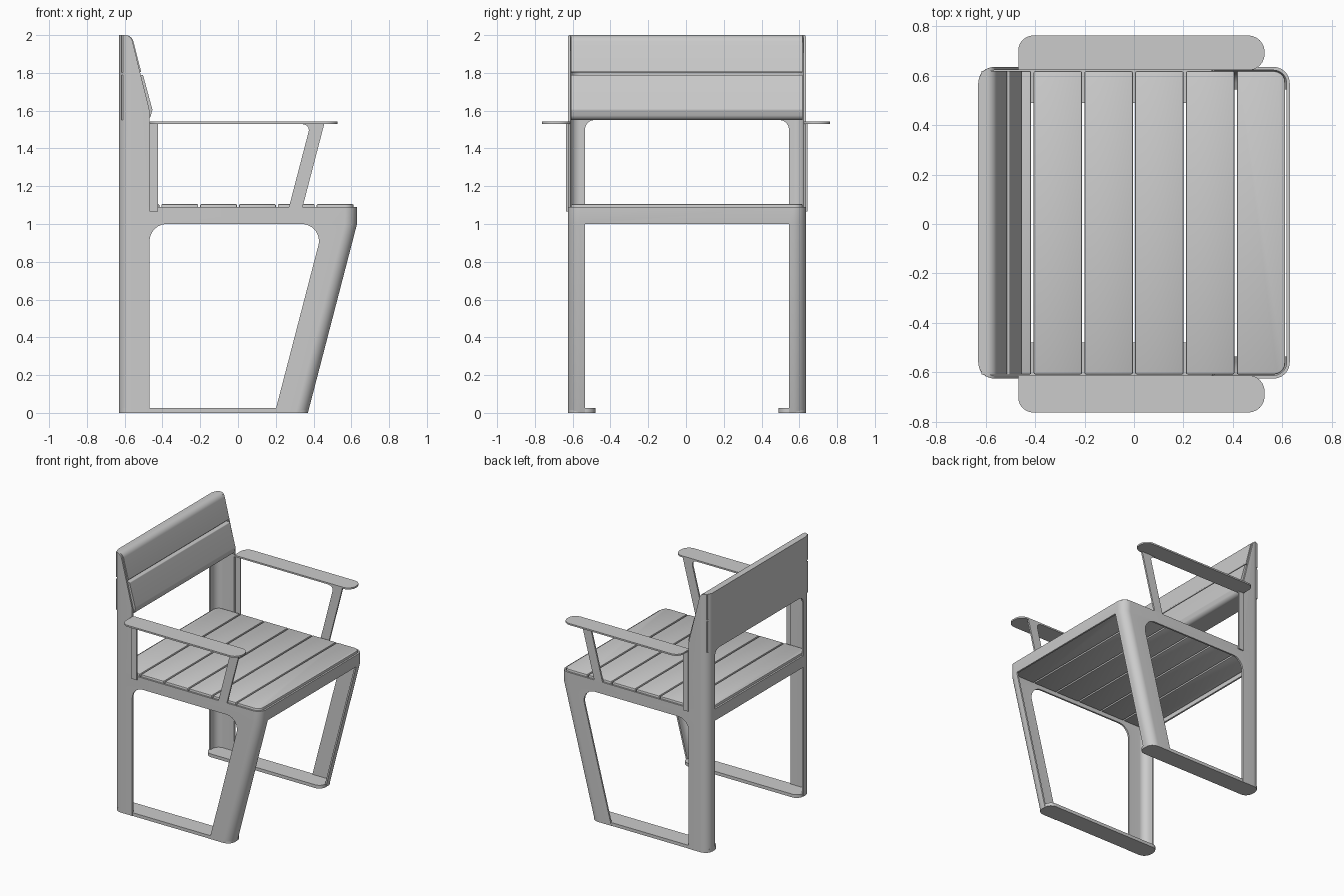
import bpy, bmesh, math
from mathutils import Vector

cube = bpy.data.objects.get("Cube")
if cube:
    bpy.data.objects.remove(cube, do_unlink=True)

grey = bpy.data.materials.new("light_grey_metal")
grey.use_nodes = True
COLOUR = (0.6, 0.6, 0.6, 1)
grey.diffuse_color = COLOUR
grey.node_tree.nodes["Principled BSDF"].inputs["Base Color"].default_value = COLOUR

CY = 0.005       # middle of the frame across its width
HALF = 0.63      # half width of the frame, also half its depth
SHEET = 0.013    # sheet metal thickness
SEAT = 1.09      # top of the seat frame


def rounded(corners, steps=8):
    """Outline from (u, v, radius) corners, each rounded with an arc."""
    out = []
    for i, (u, v, r) in enumerate(corners):
        p = Vector((u, v))
        if not r:
            out.append(p)
            continue
        a = (Vector(corners[i - 1][:2]) - p).normalized()
        b = (Vector(corners[(i + 1) % len(corners)][:2]) - p).normalized()
        half = a.angle(b) / 2
        t = r / math.tan(half)
        c = p + (a + b).normalized() * r / math.sin(half)
        for k in range(steps + 1):
            out.append(c + (p + a * t - c).lerp(p + b * t - c, k / steps).normalized() * r)
    return out


def box(u0, u1, v0, v1, r=(0, 0, 0, 0)):
    return rounded([(u0, v0, r[0]), (u1, v0, r[1]), (u1, v1, r[2]), (u0, v1, r[3])])


def loft(name, rings):
    """Closed solid through a stack of matching rings of 3D points."""
    bm = bmesh.new()
    loops = [[bm.verts.new(p) for p in ring] for ring in rings]
    n = len(loops[0])
    for low, high in zip(loops, loops[1:]):
        for i in range(n):
            j = (i + 1) % n
            bm.faces.new((low[i], low[j], high[j], high[i]))
    bm.faces.new(loops[0][::-1])
    bm.faces.new(loops[-1])
    bmesh.ops.recalc_face_normals(bm, faces=bm.faces)
    mesh = bpy.data.meshes.new(name)
    bm.to_mesh(mesh)
    bm.free()
    mesh.materials.append(grey)
    obj = bpy.data.objects.new(name, mesh)
    bpy.context.collection.objects.link(obj)
    return obj


def prism(name, outline, axis, a, b):
    place = {"x": lambda p, d: (d, p[0], p[1]),
             "y": lambda p, d: (p[0], d, p[1]),
             "z": lambda p, d: (p[0], p[1], d)}[axis]
    return loft(name, [[place(p, d) for p in outline] for d in (a, b)])


def activate(obj):
    bpy.ops.object.select_all(action="DESELECT")
    obj.select_set(True)
    bpy.context.view_layer.objects.active = obj


def combine(obj, tool, operation="DIFFERENCE"):
    mod = obj.modifiers.new("cut", "BOOLEAN")
    mod.operation, mod.object, mod.solver = operation, tool, "EXACT"
    activate(obj)
    bpy.ops.object.modifier_apply(modifier=mod.name)
    bpy.data.objects.remove(tool, do_unlink=True)


def finish(obj, bevel=0):
    activate(obj)
    if bevel:
        mod = obj.modifiers.new("soft_edges", "BEVEL")
        mod.width, mod.segments, mod.limit_method = bevel, 2, "ANGLE"
        bpy.ops.object.modifier_apply(modifier=mod.name)
    bpy.ops.object.shade_smooth_by_angle(angle=math.radians(35))


def shell_ring(z, inset):
    """Plan of the frame at one height; the front leans back below the seat."""
    front = 0.37 + 0.26 * min(z, 1)
    r = 0.065 - inset
    plan = box(-HALF + inset, front - inset, CY - HALF + inset, CY + HALF - inset, (r,) * 4)
    return [(p.x, p.y, z) for p in plan]


# Lower frame: seat rim and four legs folded from one sheet
frame = loft("seat_frame_and_legs", [shell_ring(z, 0) for z in (0, 1, SEAT)])
combine(frame, loft("cutter", [shell_ring(z, SHEET) for z in (-0.1, 1, 1.2)]))
side_window = rounded([(-0.468, -0.1, 0), (0.169, -0.1, 0), (0.455, 1, 0.09), (-0.468, 1, 0.09)])
combine(frame, prism("cutter", side_window, "y", -1, 1))
combine(frame, prism("cutter", box(CY - 0.54, CY + 0.54, -0.1, 1), "x", -1, 1))
finish(frame)

# Upper frame: back panel and its side cheeks
upper = loft("back_panel", [shell_ring(z, 0) for z in (SEAT, 2)])
combine(upper, loft("cutter", [shell_ring(z, SHEET) for z in (1, 2.1)]))
cheek = rounded([(-0.7, 1, 0), (-0.468, 1, 0), (-0.468, 1.6, 0), (-0.515, 1.79, 0),
                 (-0.567, 2, 0.04), (-0.7, 2, 0)])
combine(upper, prism("cutter", cheek, "y", -1, 1), "INTERSECT")
back_window = box(CY - 0.54, CY + 0.54, 1, 1.55, (0, 0, 0.05, 0.05))
combine(upper, prism("cutter", back_window, "x", -1, 1))
finish(upper)

# Backrest slats
inner = HALF - SHEET - 0.004
back_x = -HALF + SHEET
slats = {
    "lower_back_slat": [(back_x, 1.55, 0), (-0.468, 1.55, 0.035), (-0.453, 1.605, 0.02),
                        (-0.503, 1.79, 0.008), (back_x, 1.79, 0)],
    "upper_back_slat": [(back_x, 1.803, 0), (-0.512, 1.803, 0.006), (-0.562, 2, 0.045),
                        (back_x, 2, 0)],
}
for name, corners in slats.items():
    finish(prism(name, rounded(corners), "y", CY - inner, CY + inner))

# Seat slats, the end ones rounded to follow the frame corners
COUNT, PITCH = 6, 0.2055
for i in range(COUNT):
    x = (i - COUNT / 2) * PITCH
    back_r = 0.045 if i == 0 else 0
    front_r = 0.045 if i == COUNT - 1 else 0
    plan = box(x + 0.005, x + PITCH - 0.005, CY - inner, CY + inner,
               (back_r, front_r, front_r, back_r))
    finish(prism(f"seat_slat_{i + 1}", plan, "z", 1.025, 1.105), 0.006)

# Parts repeated on both sides
for side, s in (("left", 1), ("right", -1)):
    def across(d):
        return CY + s * d

    foot = box(-HALF + 0.002, 0.37, across(0.485), across(HALF - 0.002), (0.055,) * 4)
    finish(prism(f"{side}_foot_plate", foot, "z", 0, 0.025))

    arm = rounded([(-0.468, across(HALF - SHEET), 0), (0.528, across(HALF - SHEET), 0.065),
                   (0.528, s * 0.762, 0.065), (-0.468, s * 0.762, 0.06)])
    finish(prism(f"{side}_armrest", arm, "z", 1.53, 1.542))

    strut = rounded([(0.27, SEAT, 0), (0.342, SEAT, 0), (0.457, 1.531, 0),
                     (0.33, 1.531, 0), (0.382, 1.52, 0.03)])
    finish(prism(f"{side}_arm_strut", strut, "y", across(HALF - SHEET), across(HALF)))

    strip = box(-0.468, -0.424, 1.065, 1.54)
    finish(prism(f"{side}_arm_back_strip", strip, "y", across(HALF), across(HALF + 0.009)))
